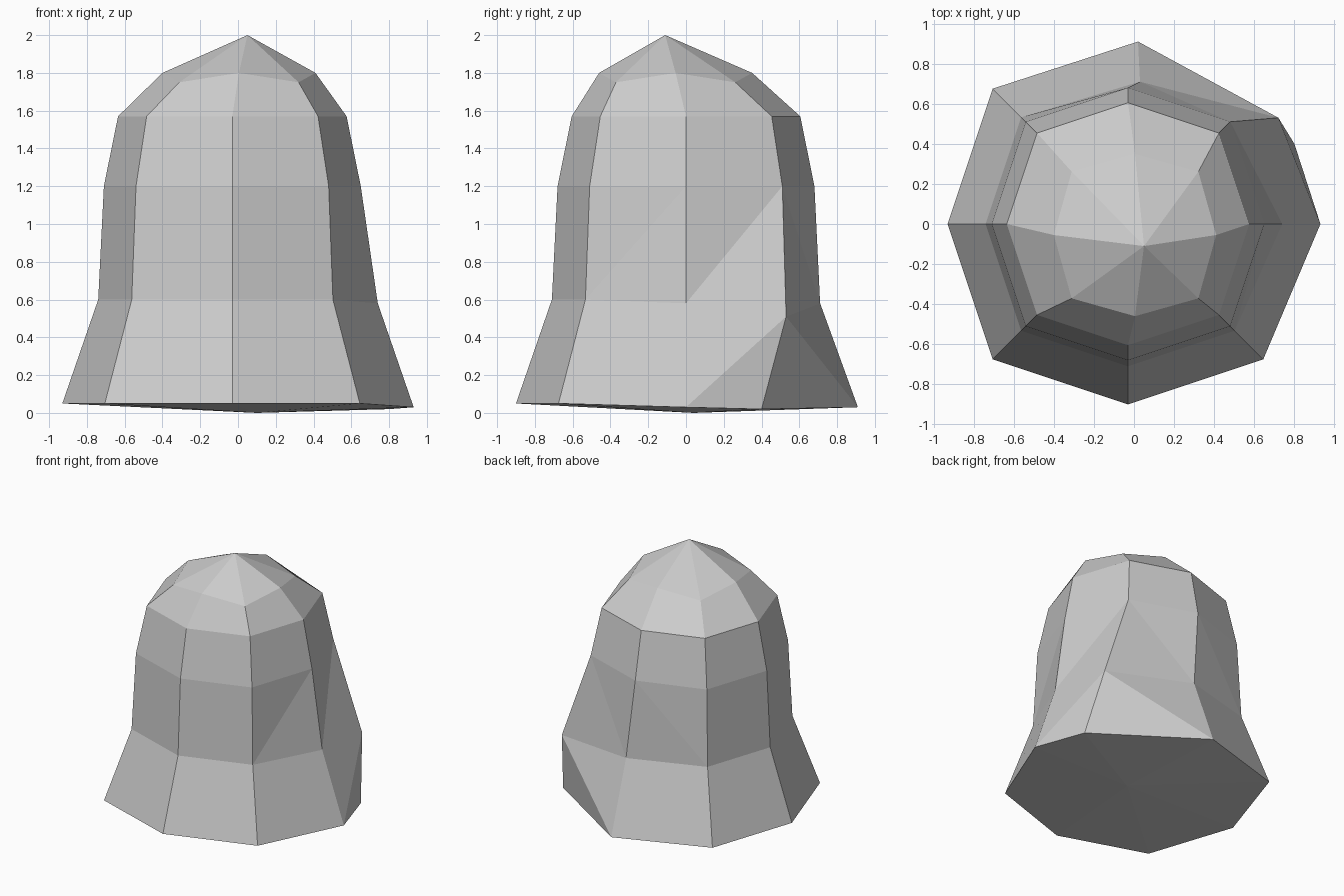
import bpy, bmesh
from math import cos, sin, pi, copysign

if "Cube" in bpy.data.objects:
    bpy.data.objects.remove(bpy.data.objects["Cube"])

bm = bmesh.new()


def ring(r, z, cx=-0.03, cy=0.0, diag=0.75, z_diag=None):
    """Eight-sided ring: axis points at r, diagonal points at diag * r."""
    out = []
    for i in range(8):
        c, s = cos(i * pi / 4), sin(i * pi / 4)
        if i % 2:
            x, y = copysign(diag, c), copysign(diag, s)
            h = z if z_diag is None else z_diag
        else:
            x, y, h = round(c), round(s), z
        out.append(bm.verts.new((cx + r * x, cy + r * y, h)))
    return out


# rings from flared hem to domed top
hem = ring(0.90, 0.05)
waist = ring(0.71, 0.60)
chest = ring(0.68, 1.20)
brow = ring(0.605, 1.57)
crown = ring(0.405, 1.80, 0.005, -0.055, 0.78, 1.75)
tip = bm.verts.new((0.05, -0.11, 2.0))
base = bm.verts.new((0.10, 0.04, 0.0))

# bulge pulled out at the back right corner (0 right, 1 back right, 2 back)
for v, co in ((hem[0], (0.93, 0, 0.03)), (hem[1], (0.80, 0.40, 0.02)),
              (hem[2], (0.02, 0.91, 0.03)), (waist[0], (0.74, 0, 0.58)),
              (waist[1], (0.72, 0.53, 0.51)), (waist[2], (0.03, 0.71, 0.58))):
    v.co = co

# side panels; flip the diagonal where the bulge needs it
rows = [hem, waist, chest, brow, crown]
for k, (lo, hi) in enumerate(zip(rows, rows[1:])):
    for i in range(8):
        j = (i + 1) % 8
        a, b, c, d = lo[i], lo[j], hi[j], hi[i]
        if (k, i) in ((0, 1), (1, 1), (1, 2)):
            tris = ((a, b, d), (b, c, d))
        elif (k, i) in ((0, 0), (1, 0), (1, 7)):
            tris = ((a, b, c), (a, c, d))
        else:
            tris = ((a, b, c, d),)
        # the bulge corner keeps its ridge on the outside
        for t in tris:
            bm.faces.new(t)

# top cap and shallow underside
for i in range(8):
    j = (i + 1) % 8
    bm.faces.new((crown[i], crown[j], tip))
    bm.faces.new((hem[j], hem[i], base))
bmesh.ops.recalc_face_normals(bm, faces=bm.faces)

# low-poly hooded body
mesh = bpy.data.meshes.new("hooded_body")
bm.to_mesh(mesh)
bm.free()
body = bpy.data.objects.new("hooded_body", mesh)
bpy.context.collection.objects.link(body)
